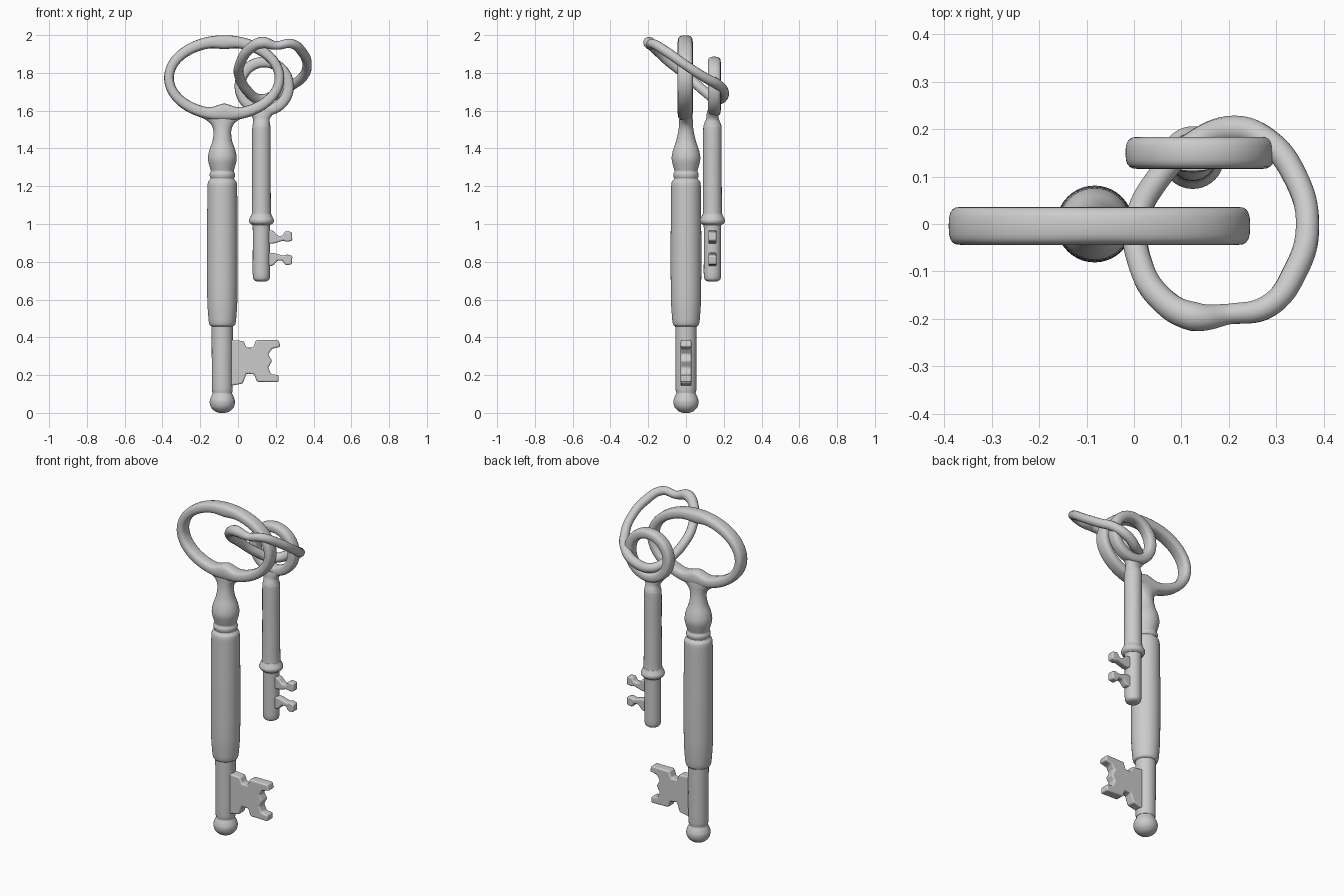
import bpy, bmesh
from math import sin, cos, pi, exp, copysign

if "Cube" in bpy.data.objects:
    bpy.data.objects.remove(bpy.data.objects["Cube"])


def finish(name, bm, angle=40):
    bmesh.ops.recalc_face_normals(bm, faces=bm.faces)
    me = bpy.data.meshes.new(name)
    bm.to_mesh(me)
    bm.free()
    ob = bpy.data.objects.new(name, me)
    bpy.context.collection.objects.link(ob)
    smooth(ob, angle)
    return ob


def smooth(ob, angle=40):
    bpy.ops.object.select_all(action='DESELECT')
    bpy.context.view_layer.objects.active = ob
    ob.select_set(True)
    bpy.ops.object.shade_smooth_by_angle(angle=angle * pi / 180)


def bridge(bm, rings, closed):
    n, m = len(rings[0]), len(rings)
    for i in range(m if closed else m - 1):
        a, b = rings[i], rings[(i + 1) % m]
        for j in range(n):
            k = (j + 1) % n
            bm.faces.new((a[j], a[k], b[k], b[j]))


def refine(pts, n=4):
    """Catmull-Rom through the profile points."""
    out = []
    for i in range(len(pts) - 1):
        p0, p1 = pts[max(i - 1, 0)], pts[i]
        p2, p3 = pts[i + 1], pts[min(i + 2, len(pts) - 1)]
        for s in range(n):
            t = s / n
            out.append([0.5 * (2 * b + (c - a) * t + (2 * a - 5 * b + 4 * c - d) * t * t
                               + (3 * b - a - 3 * c + d) * t ** 3)
                        for a, b, c, d in zip(p0, p1, p2, p3)])
    return out + [list(pts[-1])]


def lathe(name, x, y, profile, sides=40):
    """Profile rows are (z, half width, half depth)."""
    bm = bmesh.new()
    rings = [[bm.verts.new((x + rx * cos(2 * pi * j / sides), y + ry * sin(2 * pi * j / sides), z))
              for j in range(sides)] for z, rx, ry in refine(profile)]
    bridge(bm, rings, False)
    bm.faces.new(rings[0])
    bm.faces.new(rings[-1])
    return finish(name, bm)


def bow(name, centre, outer, inner, depth, bumps=(), steps=96, sides=20):
    """Oval handle with a rounded-box section; bumps are (angle, height, width)."""
    bm = bmesh.new()
    rings = []
    for i in range(steps):
        t = 2 * pi * i / steps
        ring = []
        for j in range(sides):
            u = 2 * pi * j / sides
            c, s = [copysign(abs(v) ** 0.7, v) for v in (cos(u), sin(u))]
            f = (1 + c) / 2
            rx = inner[0] + (outer[0] - inner[0]) * f
            rz = inner[1] + (outer[1] - inner[1]) * f
            for a, h, w in bumps:
                rz -= h * (1 - f) * exp(-((t - a) / w) ** 2)
            ring.append(bm.verts.new((centre[0] + rx * cos(t), centre[1] + depth * s,
                                      centre[2] + rz * sin(t))))
        rings.append(ring)
    bridge(bm, rings, True)
    return finish(name, bm, 60)


def plate(name, outline, y, half, bevel):
    bm = bmesh.new()
    face = bm.faces.new([bm.verts.new((x, y - half, z)) for x, z in outline])
    ext = bmesh.ops.extrude_face_region(bm, geom=[face])
    bmesh.ops.translate(bm, vec=(0, 2 * half, 0),
                        verts=[v for v in ext['geom'] if isinstance(v, bmesh.types.BMVert)])
    ob = finish(name, bm)
    mod = ob.modifiers.new("soft_edges", 'BEVEL')
    mod.width, mod.segments = bevel, 3
    smooth(ob, 60)
    return ob


def round_rows(rows):
    return [(z, r, r) for z, r in rows]


# Large key: shaft with ball tip, barrel, bulb and flared neck
BX = -0.083
lathe("large_key_shaft", BX, 0, round_rows([
    (0.0, 0.015), (0.008, 0.038), (0.03, 0.06), (0.06, 0.067), (0.085, 0.06),
    (0.105, 0.051), (0.13, 0.055), (0.3, 0.056), (0.47, 0.057)]))
lathe("large_key_barrel", BX, 0, round_rows([
    (0.455, 0.045), (0.462, 0.064), (0.48, 0.071), (0.52, 0.075), (0.62, 0.08), (0.9, 0.081),
    (1.15, 0.079), (1.215, 0.077), (1.232, 0.068), (1.24, 0.062), (1.25, 0.066),
    (1.265, 0.067), (1.28, 0.061), (1.3, 0.066), (1.345, 0.076), (1.39, 0.069), (1.44, 0.052)])
    + [(1.49, 0.047, 0.041), (1.525, 0.058, 0.037), (1.55, 0.085, 0.036),
       (1.57, 0.12, 0.034), (1.585, 0.13, 0.028)])
bow("large_key_bow", (-0.073, -0.004, 1.773), (0.318, 0.226), (0.267, 0.165), 0.04,
    [(pi * 1.5, 0.03, 0.2), (pi * 0.5, 0.012, 0.2)])

# Large key bit with notches
plate("large_key_bit", [
    (-0.07, 0.40), (-0.03, 0.385), (0.03, 0.38), (0.045, 0.345), (0.08, 0.345), (0.095, 0.385),
    (0.215, 0.385), (0.225, 0.35), (0.18, 0.34), (0.16, 0.31), (0.18, 0.275), (0.16, 0.24),
    (0.175, 0.205), (0.215, 0.2), (0.215, 0.162), (0.1, 0.165), (0.085, 0.205), (0.045, 0.208),
    (0.025, 0.155), (-0.03, 0.145), (-0.07, 0.13)], 0, 0.028, 0.008)

# Small key: shaft with collar and slim neck
SX, SY = 0.124, 0.14
lathe("small_key_shaft", SX, SY, round_rows([
    (0.695, 0.015), (0.7, 0.034), (0.72, 0.045), (0.8, 0.046), (0.98, 0.046), (0.995, 0.05),
    (1.005, 0.062), (1.02, 0.066), (1.035, 0.06), (1.05, 0.053), (1.08, 0.05), (1.3, 0.049),
    (1.49, 0.049), (1.525, 0.046)])
    + [(1.555, 0.044, 0.034), (1.58, 0.06, 0.031), (1.6, 0.075, 0.028)])
bow("small_key_bow", (0.139, 0.15, 1.729), (0.157, 0.157), (0.1, 0.1), 0.034)

# Small key teeth, the lower one mirrored from the upper
tooth = [(0.14, 0.97), (0.185, 0.965), (0.21, 0.937), (0.235, 0.937), (0.25, 0.962),
         (0.285, 0.958), (0.288, 0.912), (0.26, 0.905), (0.24, 0.912), (0.19, 0.897), (0.14, 0.895)]
plate("small_key_upper_tooth", tooth, SY, 0.021, 0.008)
plate("small_key_lower_tooth", [(x, 1.744 - z) for x, z in tooth], SY, 0.021, 0.008)

# Bent wire ring linking both bows: x, y, z, radius factor
path = [(0.005, 0, 1.79, 1), (0.012, -0.08, 1.85, 1), (0.06, -0.16, 1.925, 1.05),
        (0.125, -0.195, 1.96, 1.2), (0.2, -0.19, 1.945, 0.85), (0.28, -0.175, 1.955, 0.95),
        (0.34, -0.1, 1.91, 1), (0.366, 0, 1.84, 0.95), (0.34, 0.1, 1.775, 1),
        (0.285, 0.172, 1.735, 1.05), (0.21, 0.2, 1.69, 1.1), (0.12, 0.165, 1.66, 1.05),
        (0.05, 0.095, 1.705, 1)]
cu = bpy.data.curves.new("link_ring", 'CURVE')
cu.dimensions, cu.bevel_depth, cu.bevel_resolution = '3D', 0.026, 5
sp = cu.splines.new('BEZIER')
sp.bezier_points.add(len(path) - 1)
sp.use_cyclic_u, sp.resolution_u = True, 8
for p, (x, y, z, r) in zip(sp.bezier_points, path):
    p.co, p.radius = (x, y, z), r
    p.handle_left_type = p.handle_right_type = 'AUTO'
ring = bpy.data.objects.new("link_ring", cu)
bpy.context.collection.objects.link(ring)
bpy.ops.object.select_all(action='DESELECT')
bpy.context.view_layer.objects.active = ring
ring.select_set(True)
bpy.ops.object.convert(target='MESH')
smooth(bpy.context.view_layer.objects.active, 60)
